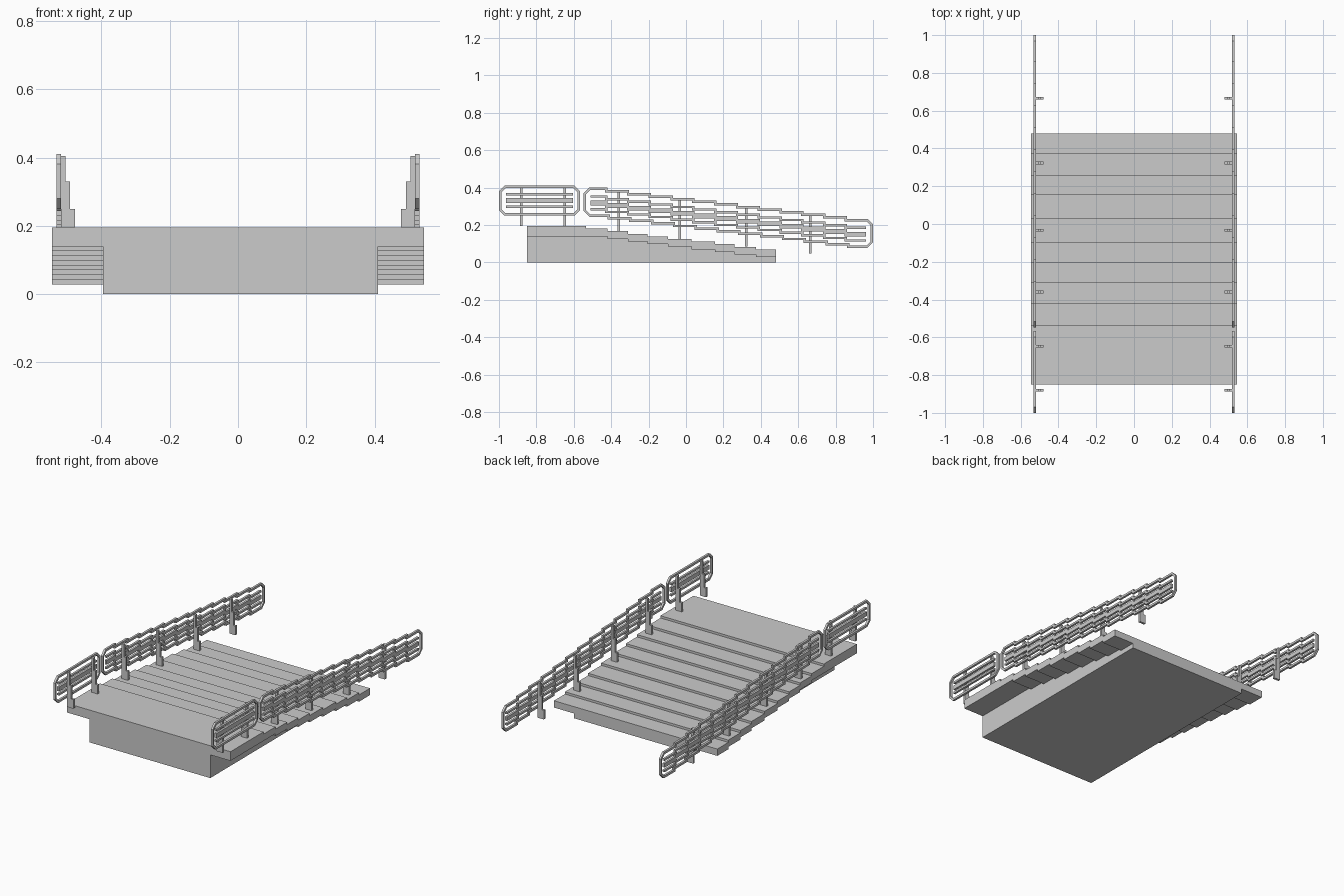
import bpy, bmesh

cube = bpy.data.objects.get("Cube")
if cube:
    bpy.data.objects.remove(cube, do_unlink=True)

grey = bpy.data.materials.new("plain_grey")
grey.use_nodes = True
grey.diffuse_color = (0.6, 0.6, 0.6, 1)
grey.node_tree.nodes["Principled BSDF"].inputs["Base Color"].default_value = grey.diffuse_color

DROP = 0.0139      # fall of each step
BAR = 0.013        # thickness of the railing bars
HALF = 0.545       # half width of the deck
RAIL_IN, RAIL_OUT = 0.519, 0.532


def finish(name, bm):
    bmesh.ops.recalc_face_normals(bm, faces=bm.faces)
    mesh = bpy.data.meshes.new(name)
    bm.to_mesh(mesh)
    bm.free()
    mesh.materials.append(grey)
    obj = bpy.data.objects.new(name, mesh)
    bpy.context.collection.objects.link(obj)
    return obj


def add_prism(bm, ends):
    """Solid between two matching outlines of 3D points."""
    a, b = [[bm.verts.new(p) for p in end] for end in ends]
    bm.faces.new(a)
    bm.faces.new(b)
    n = len(a)
    for i in range(n):
        j = (i + 1) % n
        bm.faces.new((a[i], a[j], b[j], b[i]))


def prism_x(bm, outline, x0, x1):
    add_prism(bm, [[(x, y, z) for y, z in outline] for x in (x0, x1)])


def ring_x(bm, outer, inner, x0, x1):
    """Closed bar between an outer and an inner outline."""
    loops = [[bm.verts.new((x, y, z)) for y, z in loop]
             for loop, x in ((outer, x0), (outer, x1), (inner, x1), (inner, x0))]
    n = len(outer)
    for k in range(4):
        a, b = loops[k], loops[(k + 1) % 4]
        for i in range(n):
            j = (i + 1) % n
            bm.faces.new((a[i], a[j], b[j], b[i]))


def stepped(y0, y1, z, edges):
    """Line that falls by one step at each edge."""
    pts = [(y0, z)]
    for e in edges:
        pts.append((e, z))
        z -= DROP
        pts.append((e, z))
    return pts + [(y1, z)]


def frame_loop(y0, y1, top, bottom, edges, inset):
    """Outline of a railing frame with chamfered corners."""
    c = 0.03 + 0.4 * inset
    fall = DROP * len(edges)
    upper = stepped(y0 + c, y1 - c, top - inset, [e - inset for e in edges])
    lower = stepped(y0 + c, y1 - c, bottom + inset, [e + inset for e in edges])
    right = [(y1 - inset, top - fall - c), (y1 - inset, bottom - fall + c)]
    left = [(y0 + inset, bottom + c), (y0 + inset, top - c)]
    return upper + right + lower[::-1] + left


def railing(name, side, y0, y1, top, bottom, edges, bars):
    bm = bmesh.new()
    x0, x1 = side * RAIL_IN, side * RAIL_OUT
    ring_x(bm, frame_loop(y0, y1, top, bottom, edges, 0),
           frame_loop(y0, y1, top, bottom, edges, BAR), x0, x1)
    # inner bars
    for z, t in bars:
        over = stepped(y0 + 0.037, y1 - 0.037, z + t / 2, edges)
        under = stepped(y0 + 0.037, y1 - 0.037, z - t / 2, [e - BAR for e in edges])
        prism_x(bm, over + under[::-1], x0, x1)
    finish(name, bm)


def post(name, side, y, z, height):
    """Bracket that gets thinner in two steps towards the top."""
    bm = bmesh.new()
    profile = [(RAIL_IN, z), (0.478, z), (0.478, z + 0.055), (0.492, z + 0.055),
               (0.492, z + 0.135), (0.505, z + 0.135), (0.505, z + height),
               (RAIL_IN, z + height)]
    add_prism(bm, [[(side * px, py, pz) for px, pz in profile]
                   for py in (y - 0.007, y + 0.007)])
    finish(name, bm)


# stepped deck and the narrower base below it
front, back = -0.85, 0.48
treads = [-0.535, -0.42, -0.31, -0.205, -0.095, 0.03, 0.155, 0.26, 0.375]
deck_under = stepped(front, back, 0.14, treads[1:])
bm = bmesh.new()
prism_x(bm, stepped(front, back, 0.195, treads) + deck_under[::-1], -HALF, HALF)
finish("stepped_deck", bm)
bm = bmesh.new()
prism_x(bm, deck_under + [(back, 0), (front, 0)], -0.396, 0.41)
finish("base_block", bm)

# railings and posts on both sides
rail_edges = [-0.42 + 0.1165 * i for i in range(12)]
posts = [(-0.88, 0.195), (-0.648, 0.195), (-0.36, 0.167),
         (-0.033, 0.126), (0.323, 0.084), (0.665, 0.048)]
for side, word in ((1, "left"), (-1, "right")):
    railing(word + "_level_railing", side, -1.0, -0.567, 0.411, 0.25, [],
            [(0.364, 0.012), (0.331, 0.027), (0.298, 0.012)])
    railing(word + "_sloped_railing", side, -0.547, 1.0, 0.4, 0.244, rail_edges,
            [(0.352, 0.012), (0.318, 0.025), (0.284, 0.012)])
    for i, (y, z) in enumerate(posts):
        post(f"{word}_post_{i + 1}", side, y, z, 0.21)
